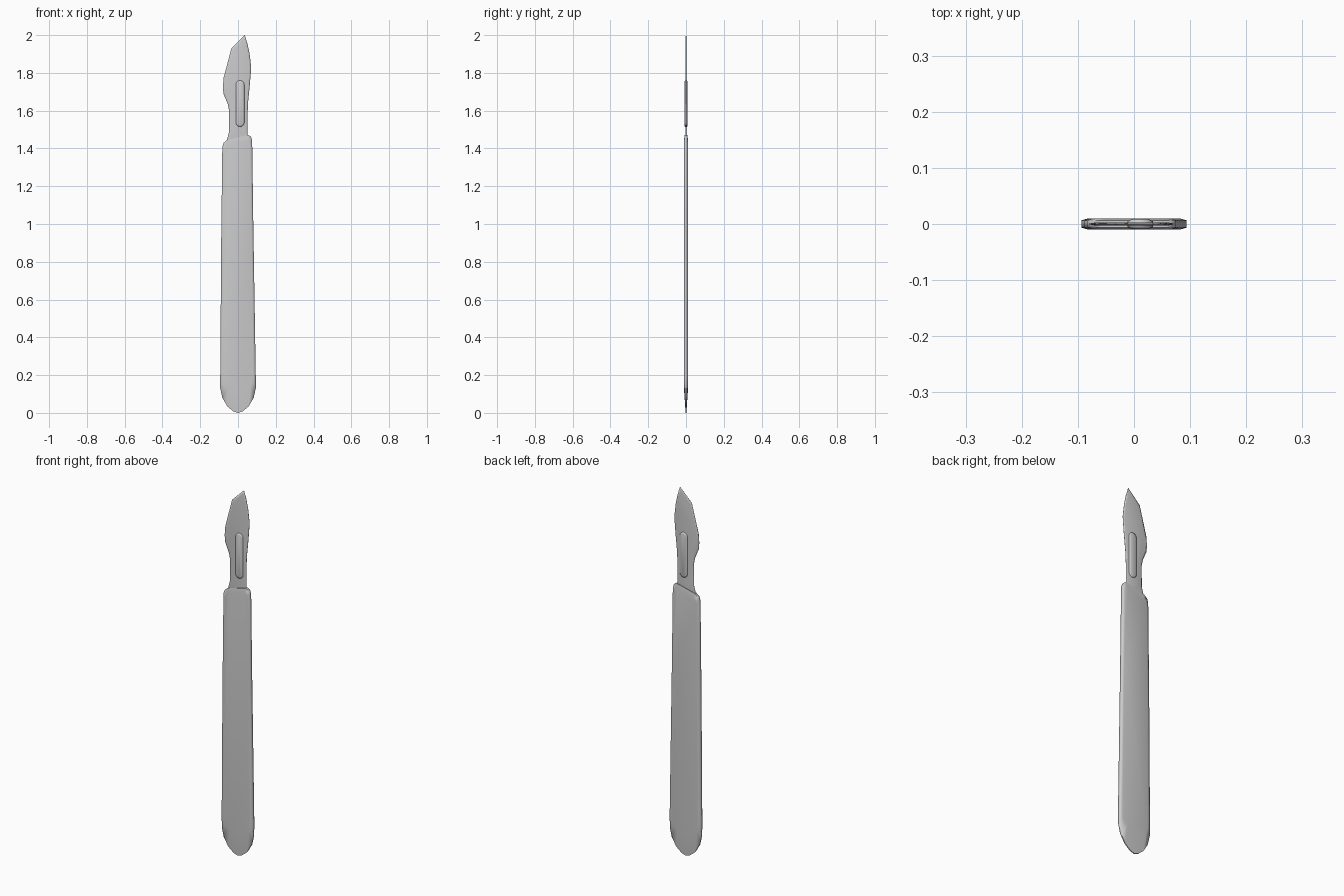
import bpy, bmesh, math

if "Cube" in bpy.data.objects:
    bpy.data.objects.remove(bpy.data.objects["Cube"])


def layered_plate(name, loops, angle):
    """Bridge equal-length loops of (x, y, z), then cap both ends."""
    bm = bmesh.new()
    rings = [[bm.verts.new(p) for p in loop] for loop in loops]
    n = len(rings[0])
    for a, b in zip(rings, rings[1:]):
        for i in range(n):
            j = (i + 1) % n
            bm.faces.new((a[i], a[j], b[j], b[i]))
    bm.faces.new(rings[0])
    bm.faces.new(rings[-1][::-1])
    bmesh.ops.recalc_face_normals(bm, faces=bm.faces)
    me = bpy.data.meshes.new(name)
    bm.to_mesh(me)
    bm.free()
    ob = bpy.data.objects.new(name, me)
    bpy.context.collection.objects.link(ob)
    bpy.ops.object.select_all(action='DESELECT')
    ob.select_set(True)
    bpy.context.view_layer.objects.active = ob
    bpy.ops.object.shade_smooth_by_angle(angle=math.radians(angle))
    return ob


def symmetric(outer, inner):
    """Front and back loops mirrored through y = 0."""
    flip = lambda loop: [(x, -y, z) for x, y, z in loop]
    return [flip(inner), flip(outer), outer, inner]


# Handle: rounded bottom, slight taper, slanted top, thinner at the butt
half = [(0.094, 0.20), (0.094, 0.13), (0.083, 0.08), (0.057, 0.035), (0.025, 0.008)]
outline = ([(0.055, 1.472), (0.069, 1.462), (0.075, 1.44), (0.081, 1.0)] + half + [(0, 0)]
           + [(-x, z) for x, z in half[::-1]]
           + [(-0.089, 0.9), (-0.083, 1.41), (-0.076, 1.43), (-0.058, 1.445)])
outer, inner = [], []
for x, z in outline:
    outer.append((x, 0.002 + 0.0045 * min(z / 0.2, 1), z))
    if z <= 0.2:
        zi = 0.12 + 0.4 * z
    elif z > 1.3:
        zi = z - 0.022
    else:
        zi = z
    inner.append((x * 0.86, 0.0102, zi))
layered_plate("handle", symmetric(outer, inner), 80)

# Blade: angled tip, curved cutting edge, narrow neck running into the handle
blade = [(0.036, 2.0), (0.050, 1.955), (0.061, 1.905), (0.070, 1.83), (0.063, 1.74),
         (0.054, 1.65), (0.050, 1.57), (0.050, 1.47), (0.050, 1.40), (-0.055, 1.40),
         (-0.060, 1.44), (-0.048, 1.485), (-0.047, 1.60), (-0.054, 1.635),
         (-0.077, 1.69), (-0.080, 1.725), (-0.076, 1.775), (-0.035, 1.93)]
outer = [(x, 0.0008, z) for x, z in blade]
inner = [(0.005 + (x - 0.005) * 0.85, 0.0028, 1.7 + (z - 1.7) * 0.95) for x, z in blade]
layered_plate("blade", symmetric(outer, inner), 80)


# Locking tab: raised pill visible on both faces of the blade
def pill(r, y, cx=0.011, lo=1.537, hi=1.738, seg=6):
    pts = []
    for start, cz in ((0, hi), (math.pi, lo)):
        for i in range(seg + 1):
            a = start + math.pi * i / seg
            pts.append((cx + r * math.cos(a), y, cz + r * math.sin(a)))
    return pts


layered_plate("locking_tab", symmetric(pill(0.0225, 0.0055), pill(0.015, 0.0085)), 80)
